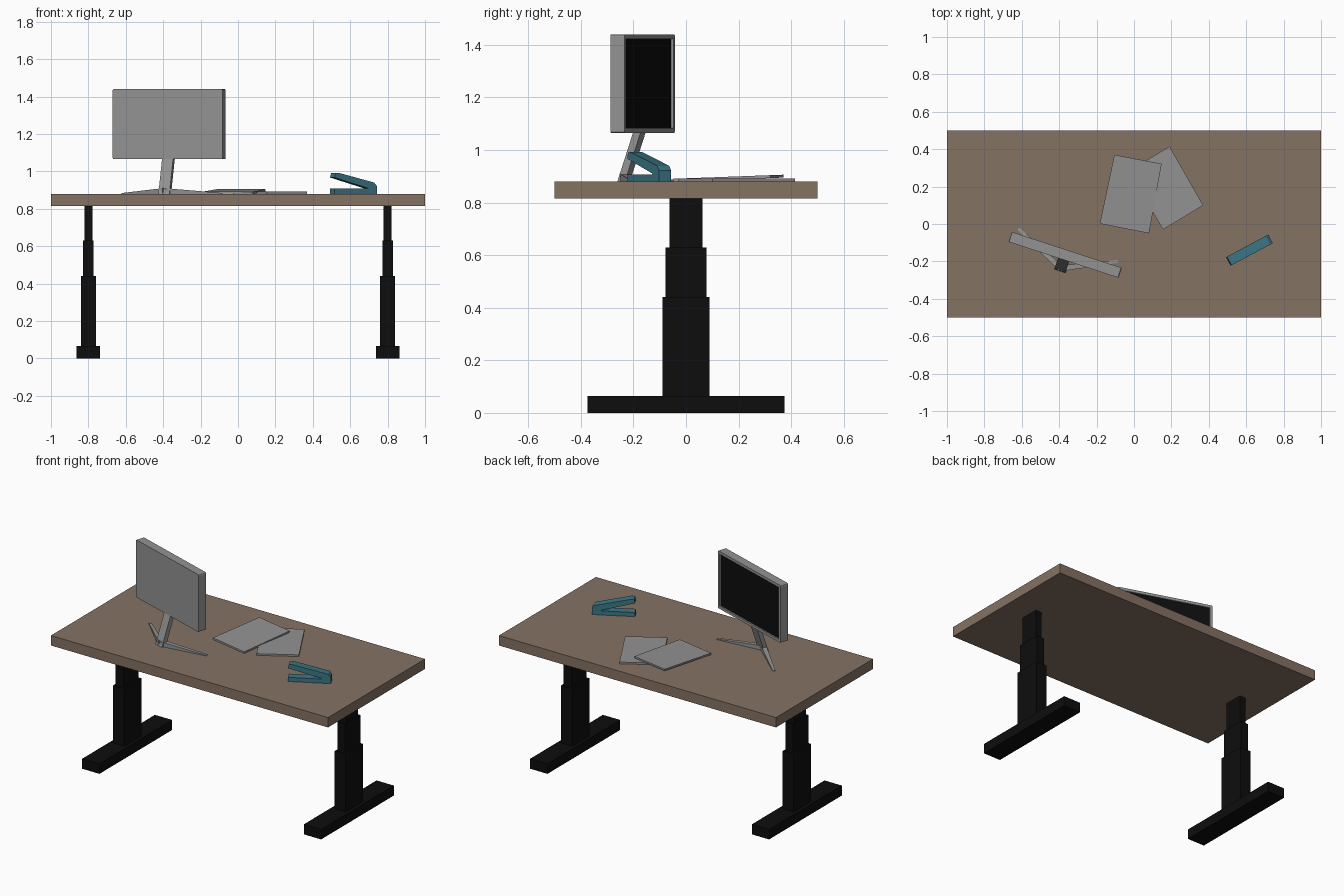
import bpy, bmesh, math
from mathutils import Matrix, Vector

if "Cube" in bpy.data.objects:
    bpy.data.objects.remove(bpy.data.objects["Cube"])


def mat(name, rgb):
    m = bpy.data.materials.new(name)
    m.diffuse_color = (*rgb, 1)
    m.use_nodes = True
    m.node_tree.nodes["Principled BSDF"].inputs["Base Color"].default_value = m.diffuse_color
    return m


WOOD = mat("wood_brown", (0.235, 0.168, 0.125))
BLACK = mat("black", (0.004, 0.004, 0.004))
GREY = mat("light_grey", (0.29, 0.29, 0.29))
TEAL = mat("teal", (0.045, 0.18, 0.235))


def finish(bm, name, mats, matrix=None):
    bmesh.ops.recalc_face_normals(bm, faces=bm.faces[:])
    me = bpy.data.meshes.new(name)
    bm.to_mesh(me)
    bm.free()
    for m in mats:
        me.materials.append(m)
    ob = bpy.data.objects.new(name, me)
    bpy.context.collection.objects.link(ob)
    if matrix:
        ob.matrix_world = matrix
    return ob


def loft(name, ring_a, ring_b, material, matrix=None):
    """Solid between two matching rings of points."""
    bm = bmesh.new()
    a = [bm.verts.new(p) for p in ring_a]
    b = [bm.verts.new(p) for p in ring_b]
    n = len(a)
    bm.faces.new(a)
    bm.faces.new(b)
    for i in range(n):
        j = (i + 1) % n
        bm.faces.new((a[i], a[j], b[j], b[i]))
    return finish(bm, name, [material], matrix)


def rect(cx, cy, z, wx, wy):
    return [(cx + sx * wx / 2, cy + sy * wy / 2, z)
            for sx, sy in ((-1, -1), (1, -1), (1, 1), (-1, 1))]


# Desk top
loft("desk_top", rect(0, 0, 0.815, 2, 1), rect(0, 0, 0.88, 2, 1), WOOD)

# Telescopic legs with feet
for side, s in (("left", -0.8), ("right", 0.8)):
    for part, wx, wy, z0, z1 in (("foot", 0.125, 0.75, 0, 0.065),
                                 ("lower_column", 0.08, 0.18, 0.065, 0.44),
                                 ("middle_column", 0.056, 0.156, 0.44, 0.63),
                                 ("upper_column", 0.044, 0.126, 0.63, 0.815)):
        loft(f"{side}_{part}", rect(s, 0, z0, wx, wy), rect(s, 0, z1, wx, wy), BLACK)

# Monitor: screen faces +y, turned about its centre
MON = Matrix.Translation((-0.368, -0.165, 0)) @ Matrix.Rotation(math.radians(-18.1), 4, 'Z')
bm = bmesh.new()
bmesh.ops.create_cube(bm, size=1, matrix=Matrix.Translation((0, 0, 1.2525))
                      @ Matrix.Diagonal((0.618, 0.056, 0.375, 1)))
depth_edges = [e for e in bm.edges
               if abs((e.verts[0].co - e.verts[1].co).y) > 0.05]
bmesh.ops.bevel(bm, geom=depth_edges, offset=0.008, segments=2, profile=0.5,
                affect='EDGES')
bm.normal_update()
front = max(bm.faces, key=lambda f: f.normal.y * f.calc_area())
bmesh.ops.inset_region(bm, faces=[front], thickness=0.018, use_even_offset=True)
bmesh.ops.inset_region(bm, faces=[front], thickness=0.001, depth=-0.009)
front.material_index = 1
finish(bm, "monitor", [GREY, BLACK], MON)

# Stand: leaning neck and two tapered feet
loft("stand_neck", rect(0, -0.076, 0.88, 0.062, 0.03),
     rect(0, -0.012, 1.07, 0.062, 0.03), GREY, MON)


def foot_ring(c, across, w, h):
    p, q = c - across * w / 2, c + across * w / 2
    return [(p.x, p.y, 0.88), (q.x, q.y, 0.88),
            (q.x, q.y, 0.88 + h), (p.x, p.y, 0.88 + h)]


for side, s in (("left", -1), ("right", 1)):
    root, tip = Vector((0, -0.076)), Vector((s * 0.28, 0.055))
    d = (tip - root).normalized()
    across = Vector((-d.y, d.x))
    loft(f"stand_foot_{side}", foot_ring(root, across, 0.032, 0.03),
         foot_ring(tip, across, 0.016, 0.004), GREY, MON)

# Papers: one flat, the other leaning on top of it
flat = [(0.19, 0.415), (0.37, 0.10), (0.155, -0.03), (-0.025, 0.285)]
loft("paper_lower", [(x, y, 0.88) for x, y in flat],
     [(x, y, 0.891) for x, y in flat], GREY)
lean = [(-0.105, 0.37), (0.148, 0.322), (0.08, -0.05), (-0.183, 0.002)]
loft("paper_upper", [(x, y, 0.8795 + 0.037 * (y + 0.05)) for x, y in lean],
     [(x, y, 0.8905 + 0.037 * (y + 0.05)) for x, y in lean], GREY)

# Stapler: side profile extruded across its width
profile = [(-0.128, 0.88), (0.128, 0.88), (0.128, 0.922), (0.112, 0.94),
           (-0.103, 0.992), (-0.122, 0.99), (-0.128, 0.967), (0.075, 0.91),
           (0.07, 0.907), (-0.128, 0.907)]
STA = Matrix.Translation((0.617, -0.14, 0)) @ Matrix.Rotation(math.radians(28.2), 4, 'Z')
loft("stapler", [(x, -0.026, z) for x, z in profile],
     [(x, 0.026, z) for x, z in profile], TEAL, STA)
